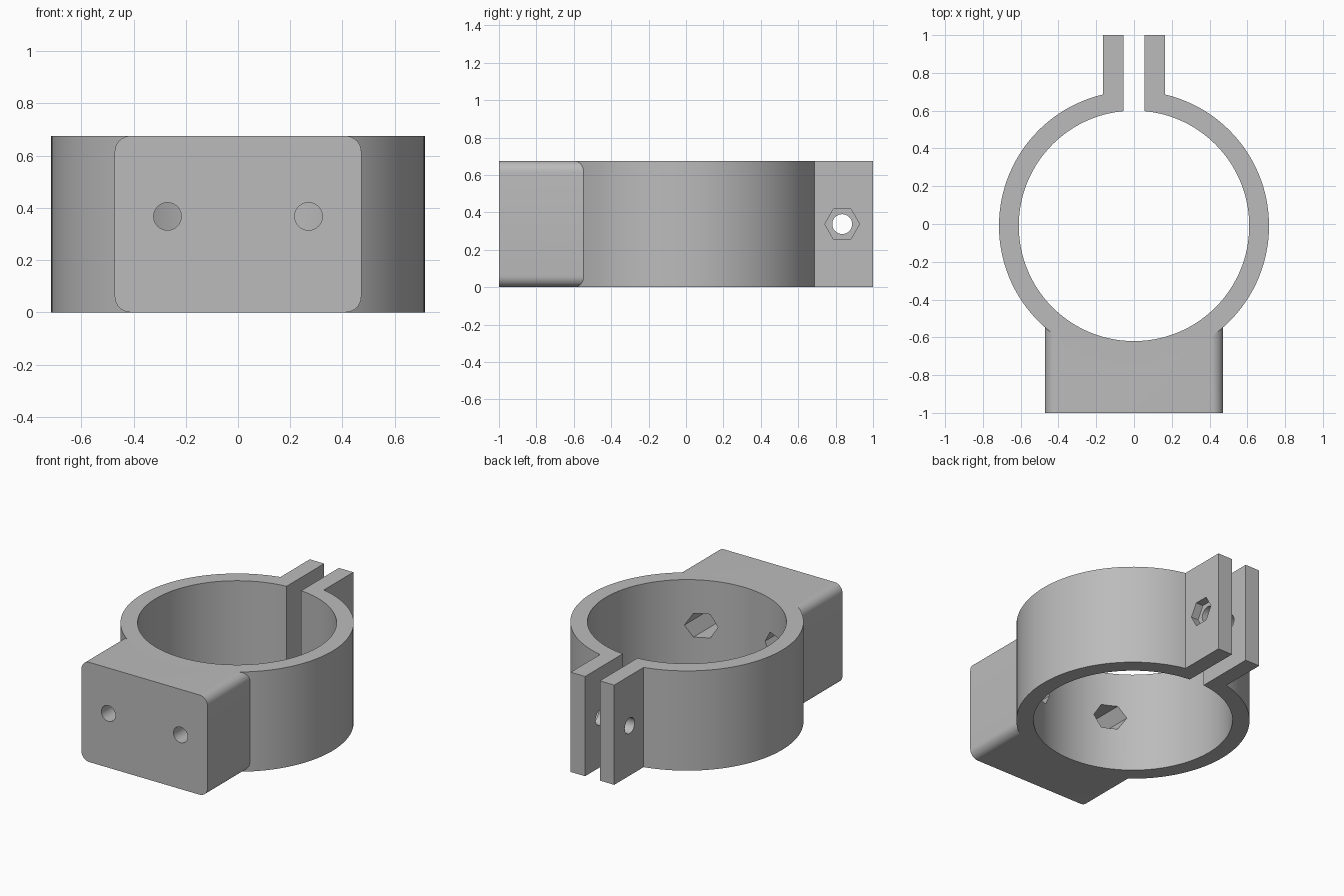
import bpy, bmesh, math
from mathutils import Matrix, Vector

cube = bpy.data.objects.get("Cube")
if cube:
    bpy.data.objects.remove(cube, do_unlink=True)

HEIGHT = 0.675
MID = HEIGHT / 2
RING_Y = -0.01

grey = bpy.data.materials.new("plain grey")
grey.use_nodes = True
colour = (0.5, 0.5, 0.5, 1)
grey.diffuse_color = colour
grey.node_tree.nodes["Principled BSDF"].inputs["Base Color"].default_value = colour


def finish(name, bm):
    mesh = bpy.data.meshes.new(name)
    bm.to_mesh(mesh)
    bm.free()
    mesh.materials.append(grey)
    obj = bpy.data.objects.new(name, mesh)
    bpy.context.collection.objects.link(obj)
    return obj


def box(name, low, high, round_y=0):
    """Box between two corners, optionally rounding the edges that run along y."""
    low, high = Vector(low), Vector(high)
    bm = bmesh.new()
    bmesh.ops.create_cube(bm, size=1)
    bmesh.ops.scale(bm, vec=high - low, verts=bm.verts)
    bmesh.ops.translate(bm, vec=(low + high) / 2, verts=bm.verts)
    if round_y:
        edges = [e for e in bm.edges
                 if abs((e.verts[0].co - e.verts[1].co).normalized().y) > 0.9]
        bmesh.ops.bevel(bm, geom=edges, offset=round_y, segments=8,
                        profile=0.5, affect='EDGES')
    return finish(name, bm)


def prism(name, radius, start, end, sides):
    """Round or hexagonal bar from start to end; hexagons point sideways."""
    start, end = Vector(start), Vector(end)
    axis = (end - start).normalized()
    side = Vector((0, 1, 0)) if abs(axis.x) > 0.9 else Vector((1, 0, 0))
    turn = Matrix((side, axis.cross(side), axis)).transposed().to_4x4()
    bm = bmesh.new()
    bmesh.ops.create_cone(bm, cap_ends=True, segments=sides, radius1=radius,
                          radius2=radius, depth=(end - start).length,
                          matrix=Matrix.Translation((start + end) / 2) @ turn)
    # Keep one corner of the hexagon on the sideways axis
    if sides == 6:
        centre = (start + end) / 2
        corner = max((v.co - centre).dot(side) for v in bm.verts)
        if corner < radius * 0.95:
            bmesh.ops.rotate(bm, cent=centre, verts=bm.verts,
                             matrix=Matrix.Rotation(math.pi / 6, 3, axis))
    return finish(name, bm)


def combine(target, tool, operation):
    mod = target.modifiers.new("combine", 'BOOLEAN')
    mod.operation, mod.object, mod.solver = operation, tool, 'EXACT'
    bpy.context.view_layer.objects.active = target
    bpy.ops.object.modifier_apply(modifier=mod.name)
    bpy.data.objects.remove(tool, do_unlink=True)


# Solid outer shape: round band, mounting block and clamping tabs
clamp = prism("pipe_clamp", 0.715, (0, RING_Y, 0), (0, RING_Y, HEIGHT), 128)
combine(clamp, box("mounting_block", (-0.472, -1, 0), (0.472, -0.45, HEIGHT), 0.06), 'UNION')
combine(clamp, box("clamp_tabs", (-0.163, 0.5, 0), (0.163, 1, HEIGHT)), 'UNION')

# Pipe bore and the slot between the tabs
combine(clamp, prism("bore", 0.61, (0, RING_Y, -0.1), (0, RING_Y, 0.8), 128), 'DIFFERENCE')
combine(clamp, box("slot", (-0.055, 0.3, -0.1), (0.055, 1.1, 0.8)), 'DIFFERENCE')

# Mounting holes with hexagonal nut pockets opening into the bore
for x in (-0.27, 0.27):
    z = 0.367
    combine(clamp, prism("bolt_hole", 0.053, (x, -1.1, z), (x, -0.4, z), 32), 'DIFFERENCE')
    combine(clamp, prism("nut_pocket", 0.093, (x, -0.8, z), (x, -0.3, z), 6), 'DIFFERENCE')

# Clamping bolt hole through both tabs, nut recess on one outer face
bolt_y = 0.835
combine(clamp, prism("tab_hole", 0.053, (-0.3, bolt_y, MID), (0.3, bolt_y, MID), 32), 'DIFFERENCE')
combine(clamp, prism("tab_nut_recess", 0.093, (0.11, bolt_y, MID), (0.3, bolt_y, MID), 6), 'DIFFERENCE')

# Smooth curves, crisp edges
bpy.ops.object.select_all(action='DESELECT')
clamp.select_set(True)
bpy.context.view_layer.objects.active = clamp
bpy.ops.object.shade_smooth_by_angle(angle=math.radians(30))
